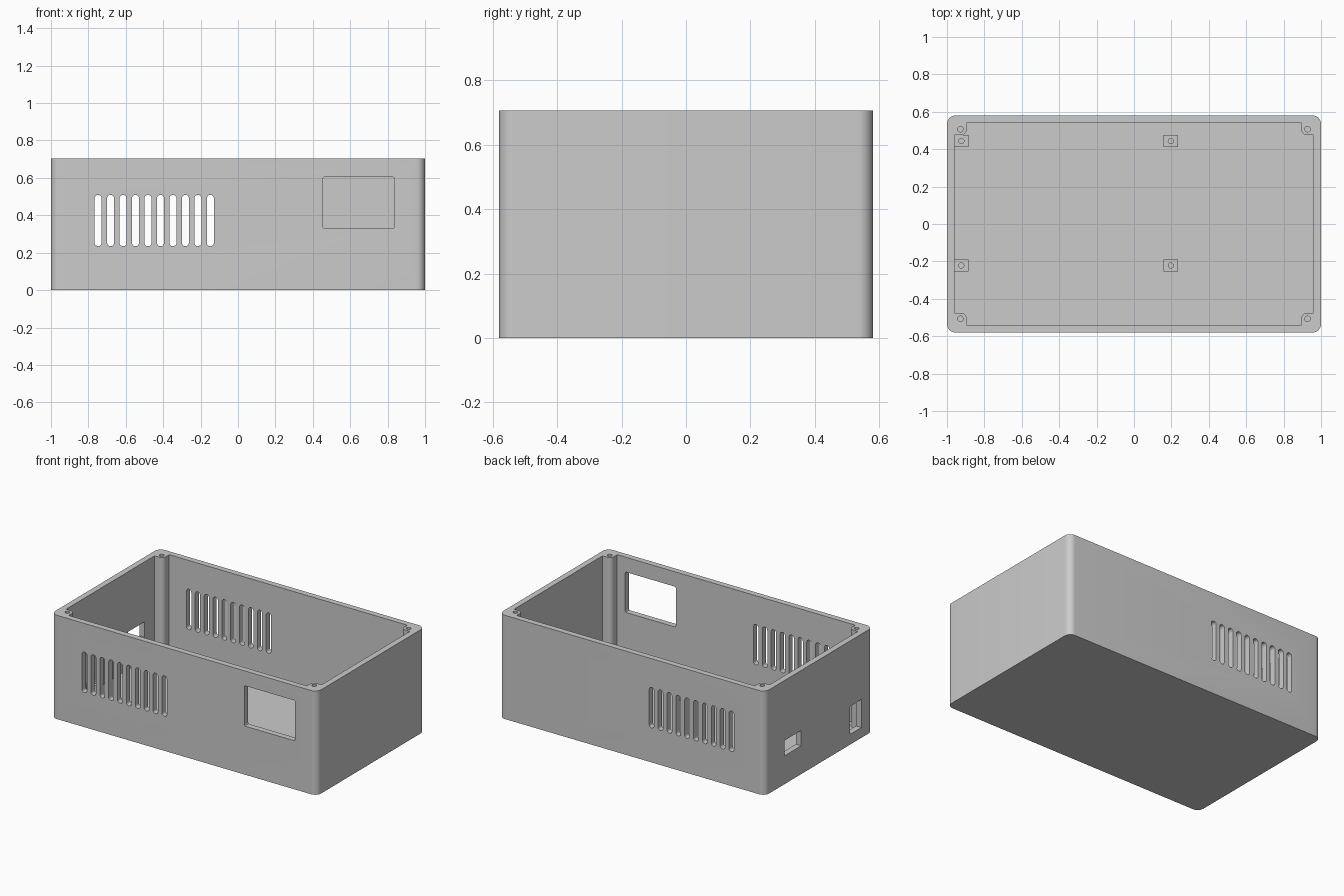
import bpy, bmesh, math
from mathutils import Matrix

cube = bpy.data.objects.get("Cube")
if cube:
    bpy.data.objects.remove(cube, do_unlink=True)

HX, HY, H = 1.0, 0.58, 0.705      # outer half sizes and height
IX, IY, FLOOR = 0.96, 0.54, 0.04  # inner half sizes and floor thickness
PX, PY = 0.895, 0.475             # inner edges of the corner posts

grey = bpy.data.materials.new("light_grey_plastic")
grey.use_nodes = True
colour = (0.6, 0.6, 0.6, 1)
grey.diffuse_color = colour
grey.node_tree.nodes["Principled BSDF"].inputs["Base Color"].default_value = colour


def arc(cx, cy, r, start, end, n=8):
    angles = [math.radians(start + (end - start) * i / n) for i in range(n + 1)]
    return [(cx + r * math.cos(a), cy + r * math.sin(a)) for a in angles]


def rounded(hx, hy, r, n=8):
    pts = []
    for sx, sy, a in ((1, 1, 0), (-1, 1, 90), (-1, -1, 180), (1, -1, 270)):
        pts += arc(sx * (hx - r), sy * (hy - r), r, a, a + 90, n)
    return pts


def circle(r, n=20):
    return arc(0, 0, r, 0, 360, n)[:-1]


def prism(name, outline, depth, matrix):
    """Extrude an outline along its local z and place it."""
    bm = bmesh.new()
    base = bm.faces.new([bm.verts.new((x, y, 0)) for x, y in outline])
    top = bmesh.ops.extrude_face_region(bm, geom=[base])["geom"]
    verts = [v for v in top if isinstance(v, bmesh.types.BMVert)]
    bmesh.ops.translate(bm, verts=verts, vec=(0, 0, depth))
    bmesh.ops.transform(bm, matrix=matrix, verts=bm.verts)
    bmesh.ops.remove_doubles(bm, verts=bm.verts, dist=1e-5)
    bmesh.ops.recalc_face_normals(bm, faces=bm.faces)
    mesh = bpy.data.meshes.new(name)
    bm.to_mesh(mesh)
    bm.free()
    mesh.materials.append(grey)
    obj = bpy.data.objects.new(name, mesh)
    bpy.context.collection.objects.link(obj)
    return obj


def cut(obj, cutters):
    """Subtract the cutters one by one, then remove them."""
    bpy.context.view_layer.objects.active = obj
    for cutter in cutters:
        mod = obj.modifiers.new("cut", "BOOLEAN")
        mod.operation, mod.solver, mod.object = "DIFFERENCE", "EXACT", cutter
        bpy.ops.object.modifier_apply(modifier=mod.name)
        bpy.data.objects.remove(cutter, do_unlink=True)


def smooth(obj):
    bpy.ops.object.select_all(action="DESELECT")
    obj.select_set(True)
    bpy.context.view_layer.objects.active = obj
    bpy.ops.object.shade_smooth_by_angle(angle=math.radians(30))


def at(x, y, z):
    return Matrix.Translation((x, y, z))


# Cavity outline steps around a rounded screw post in each corner
def cavity_outline():
    r = 0.03
    corner = [(IX, PY)] + arc(PX + r, PY + r, r, 270, 180) + [(PX, IY)]
    pts = []
    for sx, sy in ((1, 1), (-1, 1), (-1, -1), (1, -1)):
        quarter = [(sx * x, sy * y) for x, y in corner]
        pts += quarter if sx * sy > 0 else quarter[::-1]
    return pts


# Enclosure body
body = prism("enclosure_body", rounded(HX, HY, 0.045), H, at(0, 0, 0))
cutters = [prism("cavity_cutter", cavity_outline(), H, at(0, 0, FLOOR))]

# Vent slots through both long walls
stand = Matrix.Rotation(math.radians(90), 4, "X")
for i in range(10):
    x = -0.748 + i * 0.0667
    cutters.append(prism("vent_cutter", rounded(0.0185, 0.1375, 0.0184), 1.4,
                         at(x, 0.7, 0.372) @ stand))

# Display window in the front wall
cutters.append(prism("window_cutter", rounded(0.19, 0.137, 0.008, 3), 0.14,
                     at(0.645, -0.5, 0.467) @ stand))

# Connector openings in the end wall: (y, z, half width, half height)
for y, z, hw, hh in ((0.28, 0.245, 0.088, 0.052), (-0.395, 0.165, 0.06, 0.095)):
    outline = [(-0.05, -hw), (0.05, -hw), (0.05, hw), (-0.05, hw)]
    cutters.append(prism("port_cutter", outline, 2 * hh, at(-0.99, y, z - hh)))

# Screw holes in the corner posts
for sx in (-1, 1):
    for sy in (-1, 1):
        cutters.append(prism("screw_cutter", circle(0.015), 0.3,
                             at(sx * 0.928, sy * 0.507, H - 0.2)))
cut(body, cutters)
smooth(body)

# Circuit board standoffs on the floor
for xname, x in (("left", 0.197), ("right", -0.923)):
    for yname, y in (("front", -0.222), ("back", 0.443)):
        hx, hy, top = 0.039, 0.032, 0.12
        square = [(-hx, -hy), (hx, -hy), (hx, hy), (-hx, hy)]
        post = prism(f"standoff_{yname}_{xname}", square, top - 0.03, at(x, y, 0.03))
        cut(post, [prism("pilot_cutter", circle(0.014), 0.2, at(x, y, FLOOR))])
        smooth(post)
